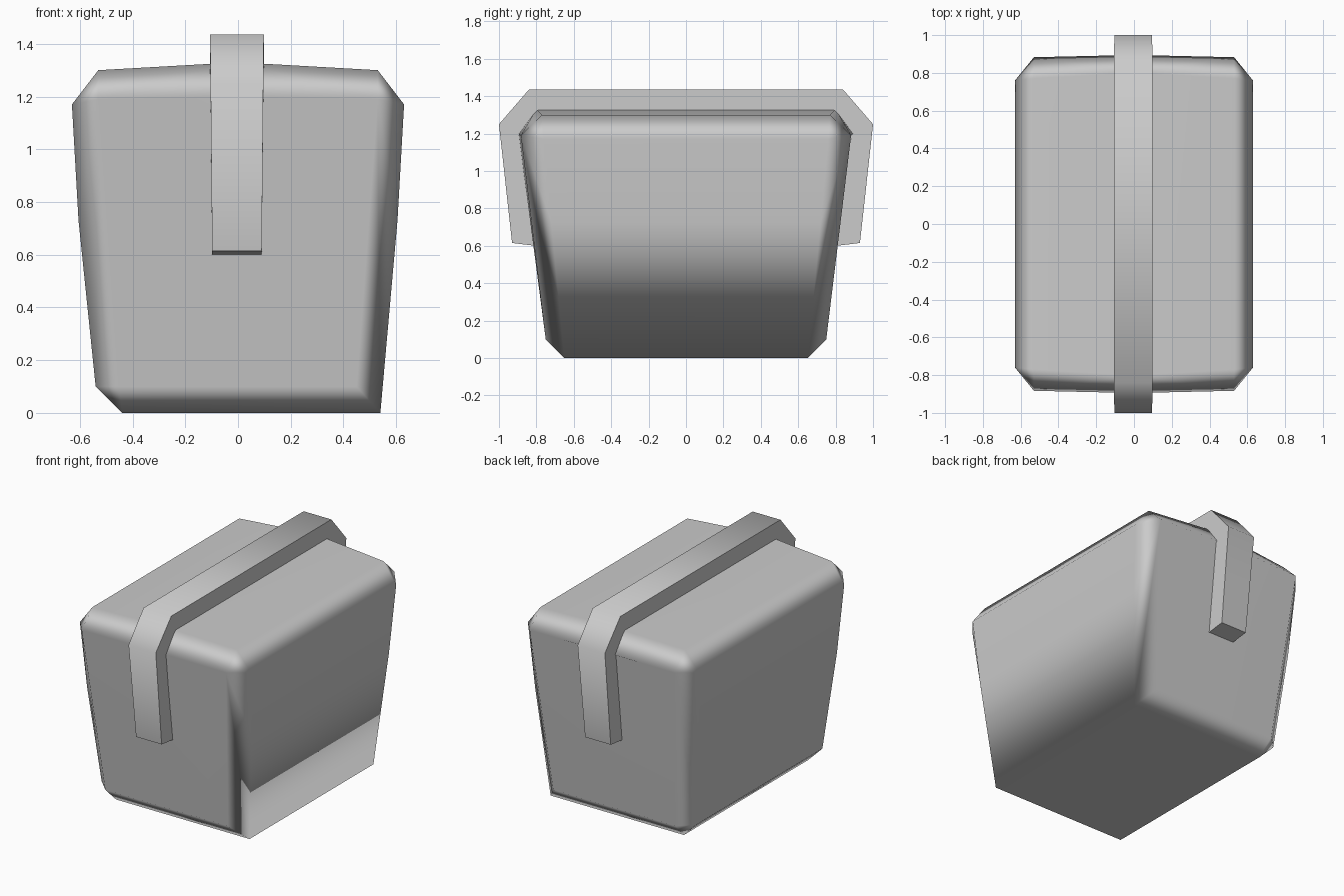
import bpy, bmesh

if "Cube" in bpy.data.objects:
    bpy.data.objects.remove(bpy.data.objects["Cube"])


def make_object(name, bm):
    bmesh.ops.recalc_face_normals(bm, faces=bm.faces)
    mesh = bpy.data.meshes.new(name)
    bm.to_mesh(mesh)
    bm.free()
    obj = bpy.data.objects.new(name, mesh)
    bpy.context.collection.objects.link(obj)
    bpy.context.view_layer.objects.active = obj
    return obj


# Tapered chamfered body: corner points wrapped by a convex hull
points = []
for sy in (-1, 1):
    points += [(0, sy * 0.80, 1.33), (0, sy * 0.895, 1.20)]
    for sx in (-1, 1):
        points += [
            (sx * 0.53, sy * 0.77, 1.30),    # top panel corner
            (sx * 0.63, sy * 0.76, 1.17),    # side panel upper corner
            (sx * 0.53, sy * 0.883, 1.19),   # end panel upper corner
            (sx * 0.605, sy * 0.72, 0.73),   # slight side bulge
            (sx * 0.45, sy * 0.75, 0.10),    # end panel lower corner
        ]
    # the left bottom edge is chamfered, the right one is square
    points += [(-0.54, sy * 0.66, 0.10), (-0.44, sy * 0.65, 0),
               (0.54, sy * 0.65, 0)]
bm = bmesh.new()
for p in points:
    bm.verts.new(p)
bmesh.ops.convex_hull(bm, input=bm.verts)
bmesh.ops.dissolve_limit(bm, angle_limit=0.03, verts=bm.verts, edges=bm.edges)
body = make_object("box_body", bm)
for poly in body.data.polygons:
    poly.use_smooth = True
weighted = body.modifiers.new("panel_normals", 'WEIGHTED_NORMAL')
weighted.weight = 80

# Strap over the top and down both ends: outer and inner (y, z) path with half width
half = [  # outer y, outer z, inner y, inner z, half width
    (0.93, 0.615, 0.805, 0.60, 0.094),
    (1.00, 1.25, 0.885, 1.20, 0.10),
    (0.84, 1.435, 0.79, 1.325, 0.102),
]
path = [(-oy, oz, -iy, iz, w) for oy, oz, iy, iz, w in half] + half[::-1]
bm = bmesh.new()
rings = []
for oy, oz, iy, iz, w in path:
    rings.append([bm.verts.new((x - 0.004, y, z)) for x, y, z in
                  ((-w, oy, oz), (w, oy, oz), (w, iy, iz), (-w, iy, iz))])
for a, b in zip(rings, rings[1:]):
    for i in range(4):
        j = (i + 1) % 4
        bm.faces.new((a[i], a[j], b[j], b[i]))
bm.faces.new(rings[0])
bm.faces.new(rings[-1])
strap = make_object("strap", bm)
for poly in strap.data.polygons:
    poly.use_smooth = True
strap.select_set(True)
bpy.ops.object.shade_smooth_by_angle(angle=1.0)
